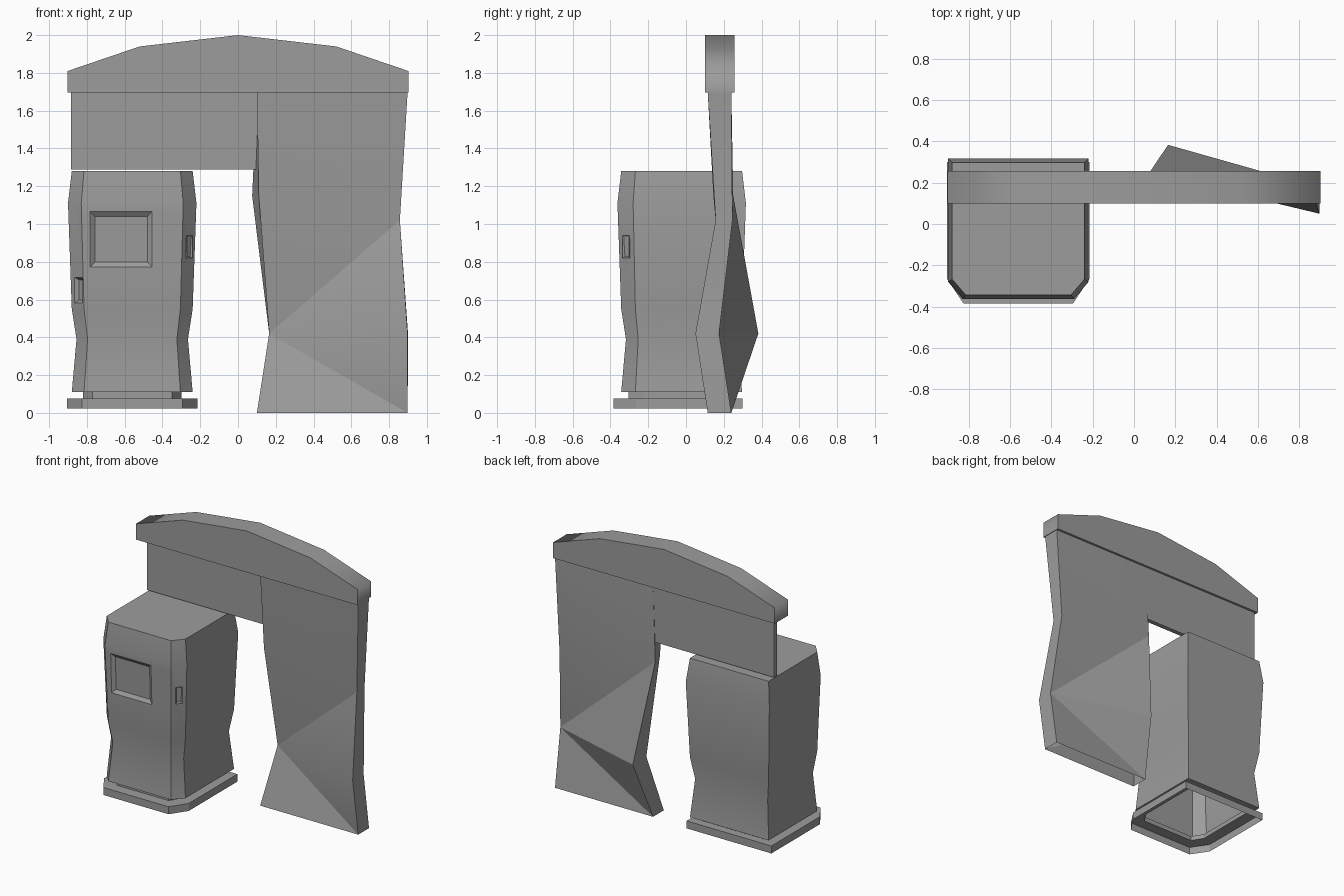
import bpy, bmesh, math
from mathutils import Vector, Matrix

if "Cube" in bpy.data.objects:
    bpy.data.objects.remove(bpy.data.objects["Cube"])

grey = bpy.data.materials.new("dark_grey")
grey.diffuse_color = (0.335, 0.335, 0.335, 1)
grey.use_nodes = True
grey.node_tree.nodes["Principled BSDF"].inputs["Base Color"].default_value = grey.diffuse_color


def finish(bm, name, angle=20):
    me = bpy.data.meshes.new(name)
    bm.to_mesh(me)
    bm.free()
    me.materials.append(grey)
    ob = bpy.data.objects.new(name, me)
    bpy.context.collection.objects.link(ob)
    bpy.ops.object.select_all(action='DESELECT')
    ob.select_set(True)
    bpy.context.view_layer.objects.active = ob
    bpy.ops.object.shade_smooth_by_angle(angle=math.radians(angle))
    return ob


def loft(rings, cap_bottom=True, zigzag=False):
    """Skin counter-clockwise rings listed from bottom to top."""
    bm = bmesh.new()
    loops = [[bm.verts.new(p) for p in r] for r in rings]
    for k, (lo, hi) in enumerate(zip(loops, loops[1:])):
        n = len(lo)
        for i in range(n):
            j = (i + 1) % n
            a, b, c, d = lo[i], lo[j], hi[j], hi[i]
            if not zigzag:
                bm.faces.new((a, b, c, d))
            elif k % 2 == 0:
                bm.faces.new((a, b, d))
                bm.faces.new((b, c, d))
            else:
                bm.faces.new((a, b, c))
                bm.faces.new((a, c, d))
    bm.faces.new(loops[-1])
    if cap_bottom:
        bm.faces.new(loops[0][::-1])
    bm.normal_update()
    return bm


def plan(z, hx, front, back, cx, cy, mid=-0.56):
    """Rectangle with two chamfered front corners."""
    half = [(hx - cx, front), (hx, front + cy), (hx, back)]
    pts = [(-x, y) for x, y in half[::-1]] + half
    return [(mid + x, y, z) for x, y in pts]


def sink(bm, face, inset, depth):
    n = face.normal.copy()
    bmesh.ops.inset_region(bm, faces=[face], thickness=inset, use_even_offset=True)
    for v in face.verts:
        v.co -= n * depth


def recess(bm, n, x0, x1, z0, z1, inset, depth):
    """Cut a window into the wall facing n and sink it."""
    for co, no in (((x0, 0, 0), (1, 0, 0)), ((x1, 0, 0), (1, 0, 0)),
                   ((0, 0, z0), (0, 0, 1)), ((0, 0, z1), (0, 0, 1))):
        bm.normal_update()
        geom = set()
        for f in bm.faces:
            if f.normal.dot(n) > 0.998:
                geom.update([f], f.edges, f.verts)
        bmesh.ops.bisect_plane(bm, geom=list(geom), plane_co=co, plane_no=no, dist=1e-5)
    bm.normal_update()
    for f in list(bm.faces):
        c = f.calc_center_median()
        if f.normal.dot(n) > 0.998 and x0 < c.x < x1 and z0 < c.z < z1:
            sink(bm, f, inset, depth)
            break


def box(name, x0, x1, y0, y1, z0, z1):
    ring = [(x0, y0), (x1, y0), (x1, y1), (x0, y1)]
    return finish(loft([[(x, y, z) for x, y in ring] for z in (z0, z1)]), name)


# cabinet: open base plate, neck and wavy body in one shell
rings = [plan(0.022, 0.345, -0.385, 0.30, 0.08, 0.12),
         plan(0.077, 0.345, -0.385, 0.30, 0.08, 0.12),
         plan(0.077, 0.26, -0.305, 0.24, 0.05, 0.08),
         plan(0.11, 0.26, -0.305, 0.24, 0.05, 0.08)]
for z, o in ((0.11, 0), (0.39, -0.025), (0.55, 0), (1.11, 0.02), (1.28, 0)):
    rings.append(plan(z, 0.32 + o, -0.343 - o, 0.297 + o, 0.065 + o * 0.25, 0.075 + o * 0.4))
bm = loft(rings, cap_bottom=False)
bm.faces.ensure_lookup_table()
band = 6 * 6
n_left, n_front = (bm.faces[band + i].normal.copy() for i in (1, 2))
# screen window and side slot
recess(bm, n_front, -0.783, -0.455, 0.772, 1.065, 0.025, 0.018)
recess(bm, n_left, -0.865, -0.822, 0.582, 0.717, 0.014, 0.02)
finish(bm, "cabinet")

# small framed handle on the right chamfer
bm = bmesh.new()
bmesh.ops.create_cube(bm, size=1, matrix=Matrix.Diagonal((0.045, 0.03, 0.12, 1)))
bm.normal_update()
sink(bm, min(bm.faces, key=lambda f: f.calc_center_median().y), 0.012, 0.012)
bm.transform(Matrix.Translation((-0.268, -0.308, 0.88)) @ Matrix.Rotation(math.radians(50), 4, 'Z'))
finish(bm, "side_handle")

# arched header beam
right = [(0.902, 1.695), (0.902, 1.81), (0.52, 1.94)]
outline = right + [(0, 2.0)] + [(-x, z) for x, z in right[::-1]]
bm = loft([[(x, y, z) for x, z in outline] for y in (0.10, 0.257)])
bmesh.ops.recalc_face_normals(bm, faces=bm.faces)
finish(bm, "arched_header", 75)

# thin straight lintel above the cabinet
box("lintel", -0.885, 0.11, 0.207, 0.24, 1.288, 1.70)

# twisted door panel, open underneath
door = [[(0.10, 0.115, 0), (0.898, 0.115, 0), (0.898, 0.24, 0), (0.10, 0.24, 0)],
        [(0.165, 0.225, 0.42), (0.898, 0.05, 0.42), (0.9, 0.175, 0.42), (0.165, 0.383, 0.42)],
        [(0.11, 0.145, 1.15), (0.857, 0.157, 1.02), (0.857, 0.246, 1.02), (0.075, 0.25, 1.15)],
        [(0.10, 0.115, 1.70), (0.898, 0.115, 1.70), (0.898, 0.24, 1.70), (0.10, 0.24, 1.70)]]
finish(loft(door, cap_bottom=False, zigzag=True), "twisted_panel")
